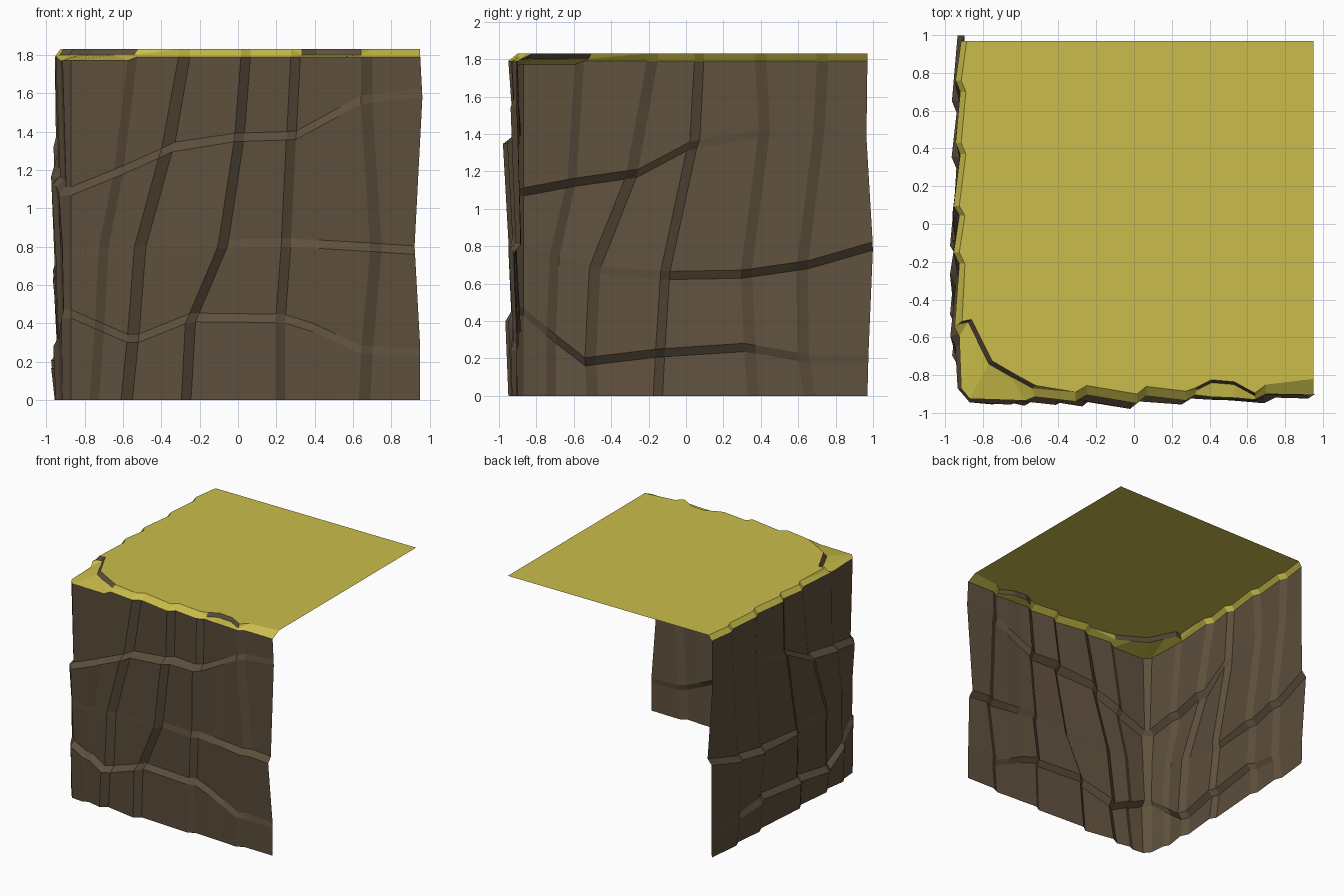
import bpy, bmesh
from mathutils import Vector

if "Cube" in bpy.data.objects:
    bpy.data.objects.remove(bpy.data.objects["Cube"])

def lerp_table(t, xs, ys):
    if t <= xs[0]:
        return ys[0]
    for i in range(len(xs) - 1):
        if t <= xs[i + 1]:
            f = (t - xs[i]) / (xs[i + 1] - xs[i])
            return ys[i] + f * (ys[i + 1] - ys[i])
    return ys[-1]

def material(name, col):
    m = bpy.data.materials.new(name)
    m.diffuse_color = (*col, 1)
    m.use_nodes = True
    m.node_tree.nodes["Principled BSDF"].inputs["Base Color"].default_value = m.diffuse_color
    return m

rock = material("rock", (0.113, 0.08, 0.047))
grass = material("turf", (0.59, 0.51, 0.07))
TOP, LIP = 1.83, 1.79
LEVELS = (0, 0.4, 0.8, 1.15, 1.4, 1.8)
US = (-0.87, -0.55, -0.25, 0.0, 0.3, 0.65, 0.95)

# Each crack: horizontal position at LEVELS, half width, depth before and after
front_cracks = [
    ((-0.75, -0.72, -0.70, -0.63, -0.59, -0.55), 0.025, 0.935, 0.915),
    ((-0.58, -0.54, -0.51, -0.42, -0.34, -0.28), 0.03, 0.94, 0.905),
    ((-0.27, -0.25, -0.08, -0.02, 0.01, 0.04), 0.025, 0.95, 0.91),
    ((0.22, 0.22, 0.25, 0.26, 0.28, 0.30), 0.025, 0.935, 0.905),
    ((0.45, 0.45, 0.48, 0.47, 0.47, 0.47), 0.06, 0.915, 0.92),
    ((0.66, 0.68, 0.72, 0.67, 0.67, 0.67), 0.03, 0.93, 0.90),
]
left_cracks = [
    ((-0.72, -0.72, -0.70, -0.61, -0.60, -0.57), 0.025, 0.925, 0.95),
    ((-0.50, -0.52, -0.47, -0.30, -0.24, -0.18), 0.03, 0.925, 0.955),
    ((-0.15, -0.13, -0.10, -0.03, 0.06, 0.07), 0.025, 0.925, 0.955),
    ((0.36, 0.33, 0.32, 0.36, 0.42, 0.40), 0.03, 0.92, 0.945),
    ((0.66, 0.60, 0.63, 0.67, 0.71, 0.73), 0.03, 0.92, 0.945),
]
# Each ledge: height at US and strength at US
front_ledges = [
    ((0.45, 0.31, 0.43, 0.44, 0.42, 0.26, 0.25), (1, 1.2, 0.8, 0.7, 0.8, 0.4, 0)),
    ((0.78, 0.78, 0.80, 0.82, 0.82, 0.80, 0.78), (0, 0, 0, 0, 0.5, 1, 1)),
    ((1.09, 1.22, 1.36, 1.37, 1.38, 1.57, 1.60), (1, 1.2, 0.6, 1.6, 1, 0.4, 0)),
]
left_ledges = [
    ((0.45, 0.18, 0.22, 0.24, 0.26, 0.20, 0.20), (0.3, 1, 1, 1, 0.8, 0.2, 0)),
    ((0.78, 0.68, 0.65, 0.64, 0.65, 0.70, 0.80), (0, 0, 0, 0.6, 1.1, 1, 1)),
    ((1.09, 1.15, 1.19, 1.33, 1.40, 1.40, 1.40), (1, 1.2, 1, 0.4, 0, 0, 0)),
]

def wall_columns(cracks, ledges, start, end, d0, d1):
    """Columns of (along, depth, height): cracks split into two lines, ledges too."""
    lines = [((start,) * 6, 0, d0)]
    for path, w, a, b in cracks:
        lines += [(path, -w, a), (path, w, b)]
    lines.append((end, 0, d1))
    cols = []
    for path, off, d in lines:
        col = [(path[0] + off, d, 0.0)]
        for hs, amps in ledges:
            for side in (-1, 1):
                u = path[2] + off
                for _ in range(8):
                    z = lerp_table(u, US, hs) + side * 0.022
                    u = lerp_table(z, LEVELS, path) + off
                k = lerp_table(u, US, amps)
                col.append((u, d - side * 0.019 * k, z))
        col.append((path[5] + off, d, LIP))
        cols.append(col)
    return cols

front = wall_columns(front_cracks, front_ledges, -0.87, (0.95, 0.95, 0.92, 0.97, 0.97, 0.95), 0.925, 0.905)
left = wall_columns(left_cracks, left_ledges, -0.87, (0.97, 0.98, 1.0, 0.965, 0.965, 0.97), 0.915, 0.915)
# One strip running from the back of the left wall round the corner to the right
cols = [[Vector((-d, u, z)) for u, d, z in c] for c in reversed(left)]
cols += [[Vector((u, -d, z)) for u, d, z in c] for c in front]
nl = len(left)

# Inner edge of the turf lip; sunk stretches get a rock riser behind them
rim = []
sunk = {nl - 3: (-0.93, -0.53), nl - 2: (-0.88, -0.52), nl - 1: (-0.83, -0.62),
        nl: (-0.77, -0.74), nl + 1: (-0.65, -0.81), nl + 2: (-0.54, -0.87),
        nl + 8: (0.33, -0.88), nl + 9: (0.41, -0.84), nl + 10: (0.53, -0.85), nl + 11: (0.64, -0.91)}
for i, c in enumerate(cols):
    p = c[-1]
    if i in sunk:
        rim.append(Vector((*sunk[i], 1.80)))
    elif i < nl:
        rim.append(Vector((p.x + 0.03, p.y, TOP)))
    else:
        rim.append(Vector((p.x, p.y + 0.05, TOP)))
rim[-1].y = -0.82
for i in range(nl - 2, nl + 2):
    cols[i][-1].z = 1.77

def make(name, polys, mat):
    bm = bmesh.new()
    for poly in polys:
        bm.faces.new([bm.verts.new(p) for p in poly])
    bmesh.ops.remove_doubles(bm, verts=bm.verts, dist=0.0005)
    bmesh.ops.triangulate(bm, faces=[f for f in bm.faces if len(f.verts) > 4])
    me = bpy.data.meshes.new(name)
    bm.to_mesh(me)
    bm.free()
    ob = bpy.data.objects.new(name, me)
    bpy.context.collection.objects.link(ob)
    me.materials.append(mat)

# Rock faces
walls = []
for a, b in zip(cols, cols[1:]):
    for j in range(len(a) - 1):
        walls.append((a[j], b[j], b[j + 1], a[j + 1]))
make("rock_walls", walls, rock)

# Turf lip, rock risers and flat turf
crest = []
for i, p in enumerate(rim):
    q = p.copy()
    if i in sunk:
        q += Vector((0.02, 0.015, 0)) if i <= nl + 2 else Vector((0, 0.015, 0))
    q.z = TOP
    crest.append(q)
lip, risers = [], []
for i in range(len(cols) - 1):
    lip.append((cols[i][-1], cols[i + 1][-1], rim[i + 1], rim[i]))
    quad = (rim[i], rim[i + 1], crest[i + 1], crest[i])
    if i in sunk and i + 1 in sunk:
        risers.append(quad)
    elif i in sunk:
        lip.append((rim[i], crest[i + 1], crest[i]))
    elif i + 1 in sunk:
        lip.append((crest[i], rim[i + 1], crest[i + 1]))
make("rock_risers", risers, rock)
make("turf_top", lip + [crest + [Vector((0.95, 0.97, TOP))]], grass)
